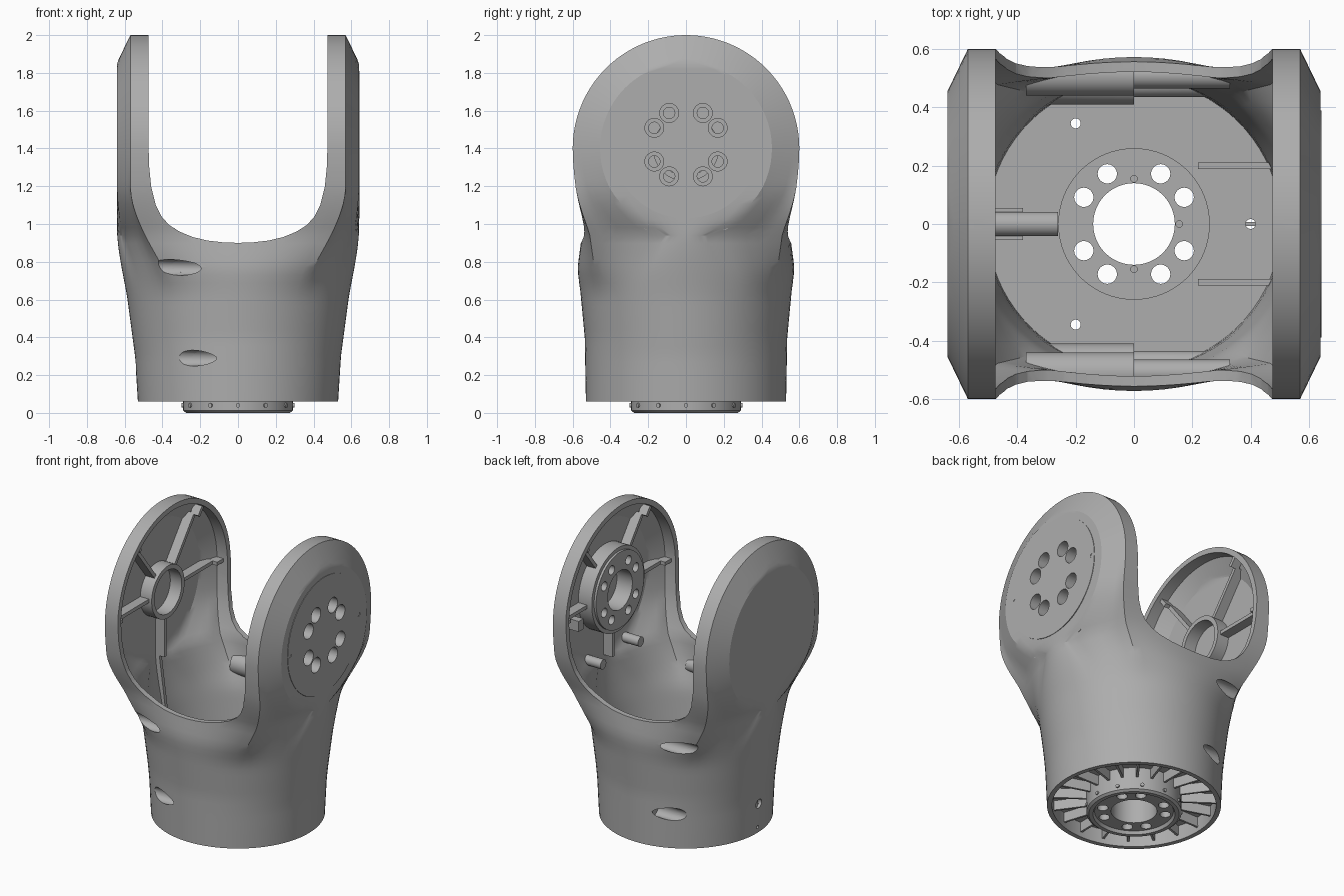
import bpy, bmesh, math
from math import sin, cos, pi, sqrt, hypot, radians
from mathutils import Vector, Matrix

if "Cube" in bpy.data.objects:
    bpy.data.objects.remove(bpy.data.objects["Cube"])

grey = bpy.data.materials.new("machined_grey")
grey.use_nodes = True
grey.diffuse_color = (0.42, 0.42, 0.42, 1)
grey.node_tree.nodes["Principled BSDF"].inputs["Base Color"].default_value = (0.42, 0.42, 0.42, 1)

PIVOT, RADIUS = 1.4, 0.6     # fork eye height and radius
MOUNT = 1.42                 # joint flange height


def finish(name, bm):
    bmesh.ops.recalc_face_normals(bm, faces=bm.faces)
    mesh = bpy.data.meshes.new(name)
    bm.to_mesh(mesh)
    bm.free()
    mesh.materials.append(grey)
    ob = bpy.data.objects.new(name, mesh)
    bpy.context.collection.objects.link(ob)
    return ob


def bridge(bm, rings, closed):
    pairs = list(zip(rings, rings[1:])) + ([(rings[-1], rings[0])] if closed else [])
    for a, b in pairs:
        for i in range(len(a)):
            j = (i + 1) % len(a)
            bm.faces.new((a[i], a[j], b[j], b[i]))
    if not closed:
        bm.faces.new(rings[0][::-1])
        bm.faces.new(rings[-1])


def lathe(name, profile, matrix=Matrix(), seg=64):
    """Ring with a closed (radius, height) section."""
    bm = bmesh.new()
    rings = [[bm.verts.new(matrix @ Vector((r * cos(2 * pi * k / seg), r * sin(2 * pi * k / seg), h)))
              for r, h in profile] for k in range(seg)]
    bridge(bm, rings, True)
    return finish(name, bm)


def rods(name, items, seg=32):
    """Cylinders given as (start, end, radius)."""
    bm = bmesh.new()
    for p, q, r in items:
        p, q = Vector(p), Vector(q)
        turn = (q - p).to_track_quat('Z', 'Y').to_matrix().to_4x4()
        bmesh.ops.create_cone(bm, cap_ends=True, segments=seg, radius1=r, radius2=r, depth=(q - p).length,
                              matrix=Matrix.Translation((p + q) / 2) @ turn)
    return finish(name, bm)


def box(name, centre, size, turn=Matrix(), pivot=(0, 0, 0)):
    bm = bmesh.new()
    place = Matrix.Translation(pivot) @ turn @ Matrix.Translation(centre) @ Matrix.Diagonal((*size, 1))
    bmesh.ops.create_cube(bm, size=1, matrix=place)
    ob = finish(name, bm)
    return ob


def boolean(ob, cutter, op='DIFFERENCE'):
    mod = ob.modifiers.new("cut", 'BOOLEAN')
    mod.object, mod.operation, mod.solver = cutter, op, 'EXACT'
    bpy.context.view_layer.objects.active = ob
    bpy.ops.object.modifier_apply(modifier=mod.name)


def cut(targets, cutter):
    for ob in targets:
        boolean(ob, cutter)
    bpy.data.objects.remove(cutter)


def lookup(table, z):
    for (z0, v0), (z1, v1) in zip(table, table[1:]):
        if z <= z1:
            return v0 + (v1 - v0) * (z - z0) / (z1 - z0)
    return table[-1][1]


# Half widths of the housing by height
WIDE = [(0, .53), (.06, .53), (.3, .545), (.6, .585), (.8, .615), (.95, .64)]
DEEP = [(0, .53), (.06, .53), (.4, .536), (.65, .56), (.72, .57), (.78, .573), (.86, .562),
        (.95, .55), (1.05, .563), (1.2, .585), (1.3, .596), (1.4, .6)]


def section(u, z, off):
    """Quarter outline: ellipse below, chamfered eye above."""
    dz = z - PIVOT
    b = sqrt(max((RADIUS - off) ** 2 - dz * dz, 0)) if dz > 0 else lookup(DEEP, z) - off
    a = lookup(WIDE, z) - off
    flat = min(max(sqrt(max(.455 ** 2 - dz * dz, 0)), .02), .8 * b)
    y = flat * u / .3 if u <= .3 else min(flat + (b - flat) * (u - .3) / .3, b)
    reach = hypot(y, max(dz, -.45))
    x = .64 - off - .07 * min(max((reach - .455) / .145, 0), 1)
    if u > .6:
        x = (.57 - off) * (1 - u) / .4
    k = min(max((z - .6) / .6, 0), 1)
    k = k * k * (3 - 2 * k)
    t = u * pi / 2
    return (1 - k) * a * cos(t) + k * x, (1 - k) * b * sin(t) + k * y


def housing(name, off, base):
    bm = bmesh.new()
    heights = [base + (PIVOT - base) * i / 32 for i in range(33)]
    heights += [PIVOT + (RADIUS - off) * sin(radians(88.5 * i / 22)) for i in range(1, 23)]
    rings = []
    for z in heights:
        ring = []
        for j in range(80):
            f = j % 40
            x, y = section((f if f <= 20 else 40 - f) / 20, z, off)
            ring.append(bm.verts.new((x if j < 20 or j > 60 else -x, y if j < 40 else -y, z)))
        rings.append(ring)
    bridge(bm, rings, False)
    return finish(name, bm)


# Hollow fork housing
shell = housing("fork_housing", 0, .06)
cut([shell], housing("cavity", .035, .2))

# U-shaped gap between the two arms
half = [(.475, 2.2), (.475, 1.45), (.47, 1.3), (.46, 1.2), (.435, 1.1), (.405, 1.04), (.365, .995),
        (.31, .96), (.24, .931), (.16, .912), (.08, .903)]
outline = half + [(0, .9)] + [(-x, z) for x, z in reversed(half)]
bm = bmesh.new()
bridge(bm, [[bm.verts.new((x, y, z)) for x, z in outline] for y in (-1, 1)], False)
cut([shell], finish("gap", bm))

# Underside recess and floor openings
cut([shell], rods("recess", [((0, 0, -.1), (0, 0, .16), .5)], 80))
cut([shell], rods("floor_holes", [((0, 0, .1), (0, 0, .3), .25)] +
                  [((x, y, .1), (x, y, .3), .017) for x, y in ((-.2, .345), (-.2, -.345), (.4, 0))]))
cut([shell], rods("access_hole", [((-.7, 0, .26), (-.4, 0, .26), .03), ((-.7, 0, .1), (-.45, 0, .1), .01)]))

# Screw bosses along the seam, with pockets in the outer skin
bosses, pockets = [], []
for side in (-1, 1):
    for z, y in ((.77, .51), (.29, .48)):
        y *= side
        bosses.append(rods("screw_boss", [((-.37, y, z), (0, y, z), .07)]))
        bosses.append(rods("nut_boss", [((0, y, z), (.33, y, z), .045)]))
        pockets.append(((-.8, y, z), (-.1, y, z), .042))
skin = housing("skin", .01, .07)
for boss in bosses:
    boolean(boss, skin, 'INTERSECT')
bpy.data.objects.remove(skin)
cut([shell] + bosses, rods("pockets", pockets))

# Base hub with bolt circle and locating bumps
bolts = [radians(a + q) for q in (0, 90, 180, 270) for a in (28, 62)]
hub = lathe("base_hub", [(.14, .02), (.24, .02), (.25, 0), (.275, 0), (.29, .012), (.29, .17),
                         (.26, .17), (.26, .206), (.14, .206)])
cut([hub], rods("bolt_holes", [((.195 * cos(a), .195 * sin(a), -.1), (.195 * cos(a), .195 * sin(a), .3), .033)
                               for a in bolts]))
rods("hub_bumps", [((.27 * cos(a), .27 * sin(a), .04), (.298 * cos(a), .298 * sin(a), .04), .012)
                   for a in (i * pi / 6 for i in range(12))], 12)
rods("hub_pins", [((x, y, .1), (x, y, .212), .013) for x, y in ((0, .155), (0, -.155), (.155, 0))], 12)

# Radial webs under the floor
for i in range(20):
    box("floor_web", (.395, 0, .13), (.23, .014, .07), Matrix.Rotation(i * pi / 10, 4, 'Z'))

# Interior floor details
lathe("access_tube", [(.028, -.52), (.042, -.52), (.042, -.26), (.028, -.26)],
      Matrix.Translation((0, 0, .26)) @ Matrix.Rotation(pi / 2, 4, 'Y'), 32)
box("access_tube_foot", (-.43, 0, .225), (.1, .11, .06))
for y in (-.2, .2):
    box("floor_gusset", (.35, y, .24), (.26, .022, .1))
    rods("arm_stud", [((.475, y, 1.0), (.61, y, 1.0), .032)], 20)

# Joint flange, cover plate and holes in the left arm
to_x = Matrix.Translation((0, 0, MOUNT)) @ Matrix.Rotation(pi / 2, 4, 'Y')
flange = lathe("joint_flange", [(.13, .49), (.255, .49), (.255, .505), (.28, .505), (.28, .615), (.13, .615)], to_x)
plate = rods("cover_plate", [((.61, 0, MOUNT), (.643, 0, MOUNT), .39)], 64)
for radius, start in ((.05, .57), (.03, .4)):
    cut([shell, plate, flange],
        rods("mount_holes", [((start, .19 * cos(a), MOUNT + .19 * sin(a)),
                              (.8, .19 * cos(a), MOUNT + .19 * sin(a)), radius) for a in bolts]))
cut([plate], rods("marks", [((.62, y, MOUNT), (.7, y, MOUNT), .013) for y in (-.365, .365)], 16))
box("sensor_block", (.54, .43, 1.35), (.12, .05, .07))

# Bearing ring in the right arm
lathe("bearing_ring", [(.145, -.615), (.175, -.615), (.175, -.52), (.145, -.52)],
      Matrix.Translation((0, 0, PIVOT)) @ Matrix.Rotation(pi / 2, 4, 'Y'), 48)

# Stiffening ribs inside both arms
for side, inner in ((-1, .165), (1, .26)):
    for angle in (0, 52, 128, 180, 270):
        outer = .44 if angle == 270 else .51
        box("arm_rib", (side * .575, (inner + outer) / 2, 0), (.07, outer - inner, .024),
            Matrix.Rotation(radians(angle), 4, 'X'), (0, 0, PIVOT))
        if angle != 270:
            box("arm_rib_end", (side * .535, .535, 0), (.06, .07, .024),
                Matrix.Rotation(radians(angle), 4, 'X'), (0, 0, PIVOT))
box("lower_arm_rib", (0, 0, 0), (.04, .024, .76), Matrix.Rotation(-.13, 4, 'Y'), (-.55, 0, .6))

# Smooth curved faces, keep machined edges crisp
bpy.ops.object.select_all(action='DESELECT')
for ob in bpy.context.scene.objects:
    if ob.type == 'MESH' and grey.name in ob.data.materials:
        ob.select_set(True)
        bpy.context.view_layer.objects.active = ob
bpy.ops.object.shade_smooth_by_angle(angle=radians(25))
